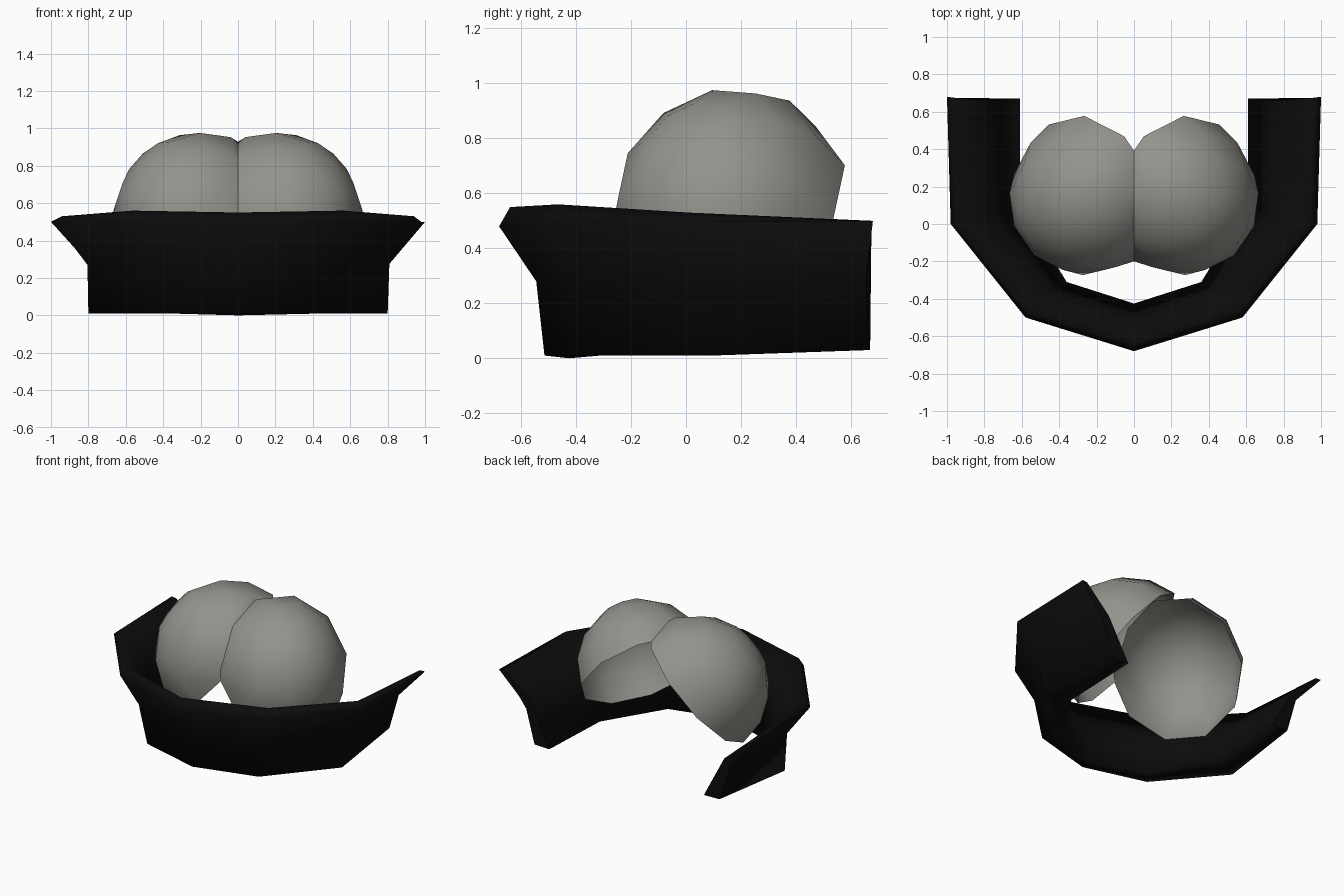
import bpy, bmesh
from mathutils import Vector, Matrix

cube = bpy.data.objects.get("Cube")
if cube:
    bpy.data.objects.remove(cube, do_unlink=True)


def make_material(name, rgb):
    mat = bpy.data.materials.new(name)
    mat.use_nodes = True
    color = (*rgb, 1.0)
    mat.diffuse_color = color
    bsdf = mat.node_tree.nodes["Principled BSDF"]
    bsdf.inputs["Base Color"].default_value = color
    bsdf.inputs["Roughness"].default_value = 0.8
    return mat


def make_object(name, bm, mat):
    mesh = bpy.data.meshes.new(name)
    bm.to_mesh(mesh)
    bm.free()
    mesh.materials.append(mat)
    obj = bpy.data.objects.new(name, mesh)
    bpy.context.collection.objects.link(obj)
    return obj


black = make_material("matte black", (0.0035, 0.0035, 0.0035))
grey = make_material("warm grey", (0.30, 0.29, 0.265))

# Collar: one cross-section per station, from the front tip to the arm end.
# Each section runs lip, rim top, inner bend, inner bottom, outer bottom, kink.
tip = [(0, -.68, .48), (0, -.64, .55), (0, -.50, .33),
       (0, -.425, 0), (0, -.515, .01), (0, -.545, .28)]
corner = [(.58, -.5, .50), (.565, -.465, .56), (.43, -.365, .33),
          (.36, -.31, .01), (.44, -.395, .01), (.49, -.415, .28)]
bend = [(.98, 0, .50), (.94, .01, .53), (.75, .045, .33),
        (.61, .10, .01), (.80, .03, .01), (.805, .01, .27)]
end = [(1, .68, .50), (.96, .675, .50), (.765, .66, .33),
       (.61, .67, .03), (.73, .665, .03), (.81, .655, .29)]


def mirrored(section):
    return [(-x, y, z) for x, y, z in section]


stations = [mirrored(s) for s in (end, bend, corner)] + [tip, corner, bend, end]
bm = bmesh.new()
rings = [[bm.verts.new(p) for p in s] for s in stations]
for a, b in zip(rings, rings[1:]):
    for i in range(len(a)):
        j = (i + 1) % len(a)
        bm.faces.new((a[i], a[j], b[j], b[i])).smooth = True
bm.faces.new(rings[0])
bm.faces.new(rings[-1])
bmesh.ops.recalc_face_normals(bm, faces=bm.faces)
make_object("flared_collar", bm, black)

# Domes: an open, tilted half ellipsoid cut at the centre plane, then mirrored
axis = Vector((.645, -.395, .654)).normalized()
long_side = Vector((.5, -.4, -.735))
long_side = (long_side - axis * long_side.dot(axis)).normalized()
short_side = axis.cross(long_side)
frame = Matrix((long_side * .478, short_side * .437, axis * .465)).transposed().to_4x4()

bm = bmesh.new()
bmesh.ops.create_uvsphere(bm, u_segments=10, v_segments=8, radius=1)
lower = [v for v in bm.verts if v.co.z < -.01]
bmesh.ops.delete(bm, geom=lower, context='VERTS')
bm.transform(Matrix.Translation((.21, .172, .512)) @ frame)
bmesh.ops.bisect_plane(bm, geom=bm.verts[:] + bm.edges[:] + bm.faces[:],
                       plane_co=(0, 0, 0), plane_no=(1, 0, 0), clear_inner=True)
for face in bm.faces:
    face.smooth = True
domes = make_object("twin_domes", bm, grey)
mirror = domes.modifiers.new("mirror", 'MIRROR')
mirror.use_mirror_merge = False
